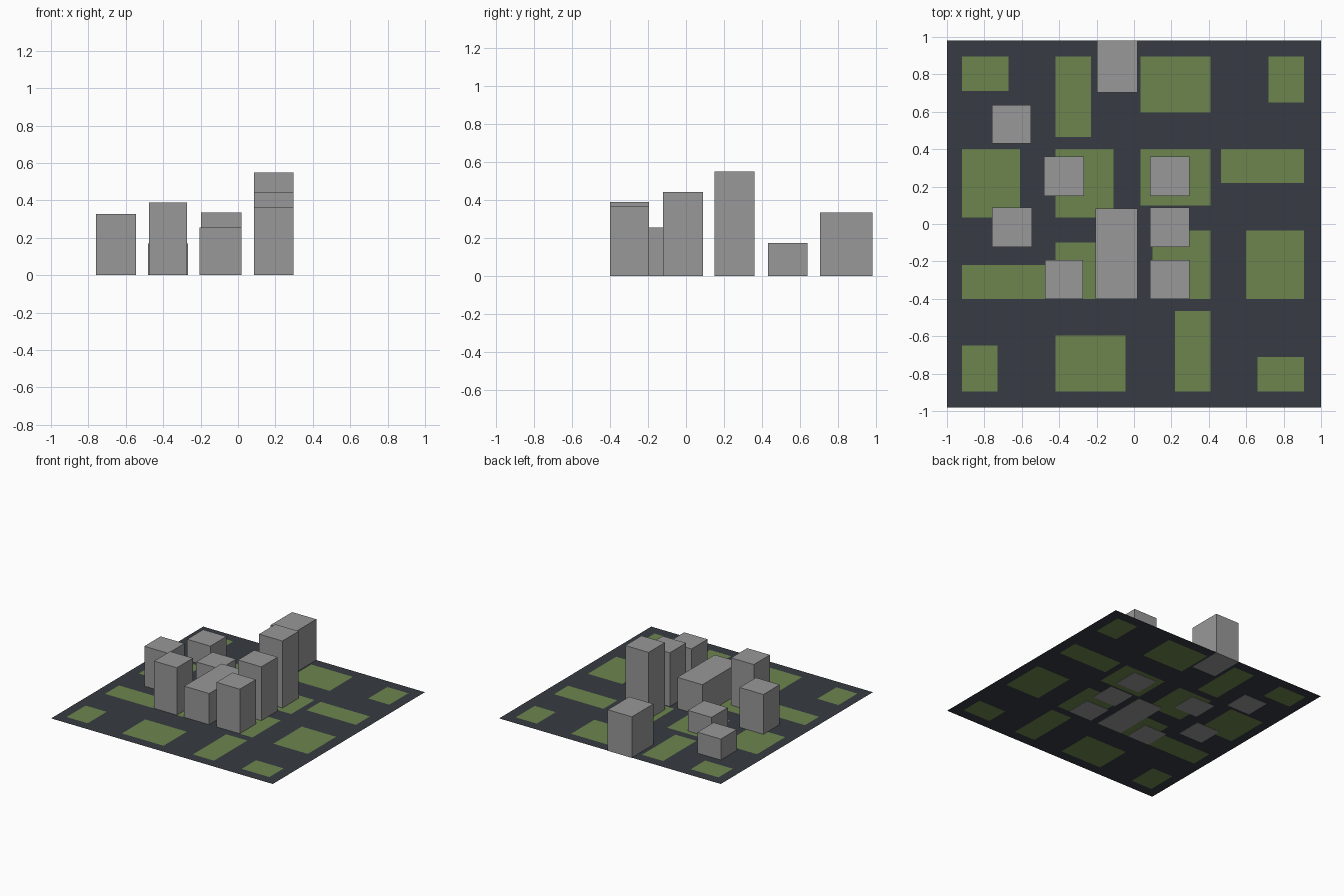
import bpy
import bmesh

if "Cube" in bpy.data.objects:
    bpy.data.objects.remove(bpy.data.objects["Cube"])


def material(name, rgb):
    m = bpy.data.materials.new(name)
    m.diffuse_color = (*rgb, 1)
    m.use_nodes = True
    m.node_tree.nodes["Principled BSDF"].inputs["Base Color"].default_value = m.diffuse_color
    return m


asphalt = material("dark asphalt", (0.038, 0.045, 0.056))
grass = material("grass green", (0.150, 0.235, 0.077))
concrete = material("concrete grey", (0.315, 0.315, 0.315))


def make_object(name, bm, mats):
    mesh = bpy.data.meshes.new(name)
    bm.to_mesh(mesh)
    bm.free()
    for m in mats:
        mesh.materials.append(m)
    ob = bpy.data.objects.new(name, mesh)
    bpy.context.collection.objects.link(ob)
    return ob


# Grass lots of the back half (x0, x1, y0, y1); the front half is a half-turn copy
lots = [
    (-0.92, -0.67, 0.71, 0.895), (-0.42, -0.23, 0.465, 0.895),
    (0.035, 0.41, 0.595, 0.895), (0.72, 0.91, 0.65, 0.895),
    (-0.92, -0.61, 0.035, 0.40), (-0.42, -0.11, 0.035, 0.40),
    (0.035, 0.41, 0.10, 0.40), (0.465, 0.91, 0.22, 0.40),
]
lots += [(-0.01 - b, -0.01 - a, -d, -c) for a, b, c, d in lots]

# Ground sheet, cut along the lot edges and coloured cell by cell
xs = sorted({-1.0, 1.0} | {round(v, 3) for l in lots for v in l[:2]})
ys = sorted({-0.98, 0.98} | {round(v, 3) for l in lots for v in l[2:]})
bm = bmesh.new()
grid = [[bm.verts.new((x, y, 0.002)) for y in ys] for x in xs]
for i in range(len(xs) - 1):
    for j in range(len(ys) - 1):
        f = bm.faces.new((grid[i][j], grid[i + 1][j],
                          grid[i + 1][j + 1], grid[i][j + 1]))
        c = f.calc_center_median()
        f.material_index = int(any(a < c.x < b and p < c.y < q
                                   for a, b, p, q in lots))
make_object("ground_with_lawns", bm, (asphalt, grass))


# Plain box buildings standing on z = 0
def building(name, x0, x1, y0, y1, h):
    bm = bmesh.new()
    bmesh.ops.create_cube(bm, size=1)
    for v in bm.verts:
        v.co = (x1 if v.co.x > 0 else x0,
                y1 if v.co.y > 0 else y0,
                h if v.co.z > 0 else 0)
    make_object(name, bm, (concrete,))


building("west_low_block", -0.76, -0.55, 0.43, 0.637, 0.173)
building("west_tower", -0.76, -0.545, -0.122, 0.088, 0.327)
building("inner_low_block", -0.482, -0.268, 0.15, 0.36, 0.17)
building("inner_tower", -0.477, -0.272, -0.40, -0.193, 0.388)
building("back_hall", -0.198, 0.02, 0.703, 0.98, 0.335)
building("long_hall", -0.205, 0.02, -0.40, 0.082, 0.256)
building("east_tower_tall", 0.085, 0.296, 0.15, 0.36, 0.548)
building("east_tower_middle", 0.085, 0.296, -0.122, 0.088, 0.441)
building("east_tower_front", 0.085, 0.296, -0.40, -0.193, 0.365)
